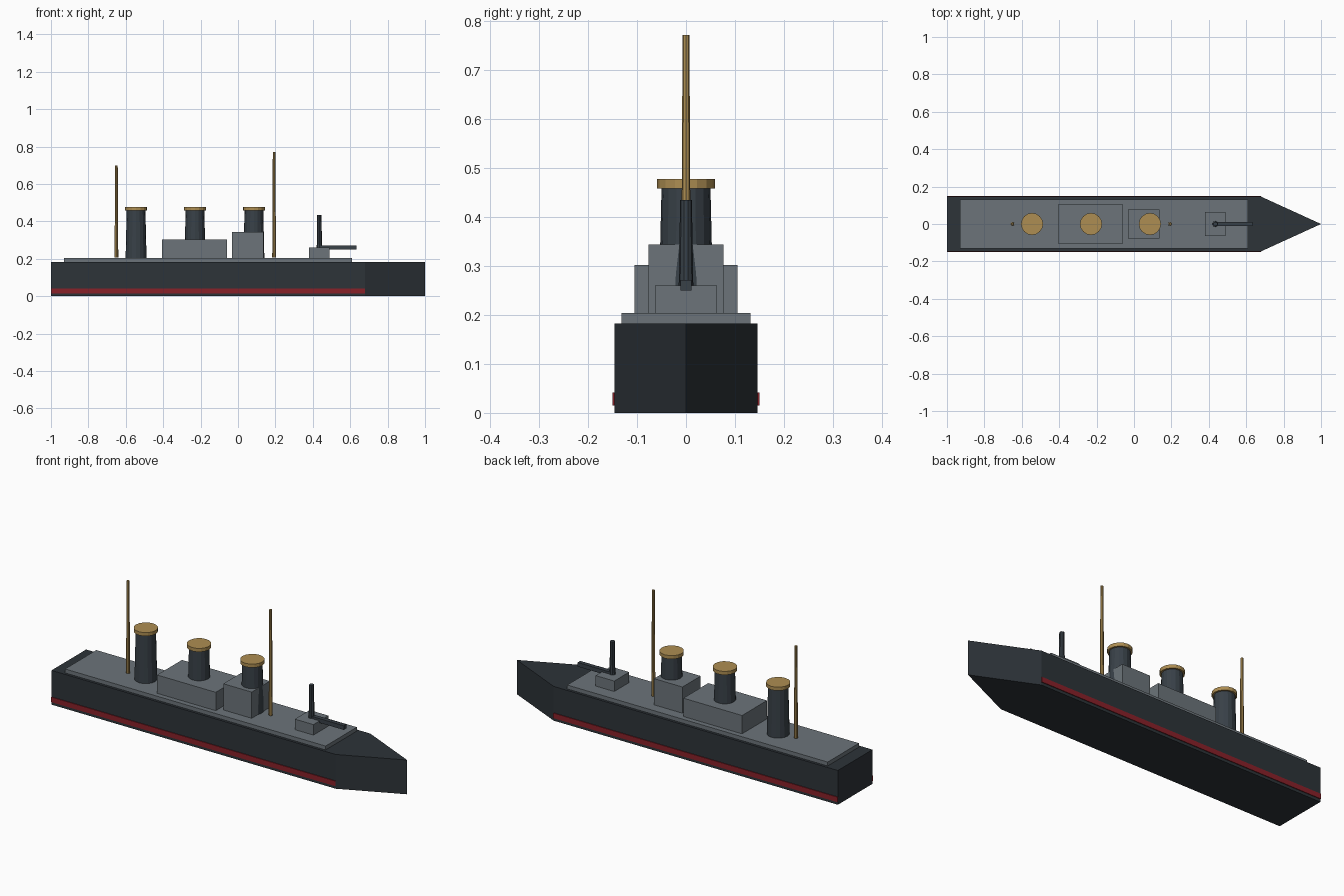
import bpy, bmesh
from mathutils import Matrix, Vector

if "Cube" in bpy.data.objects:
    bpy.data.objects.remove(bpy.data.objects["Cube"])


def material(name, rgb):
    m = bpy.data.materials.new(name)
    m.diffuse_color = (*rgb, 1)
    m.use_nodes = True
    m.node_tree.nodes["Principled BSDF"].inputs["Base Color"].default_value = m.diffuse_color
    return m


DARK = material("dark_paint", (0.026, 0.033, 0.040))
STEEL = material("funnel_paint", (0.04, 0.052, 0.064))
GREY = material("deck_grey", (0.15, 0.175, 0.195))
RED = material("red_paint", (0.25, 0.015, 0.022))
BRASS = material("buff_paint", (0.42, 0.27, 0.085))


def finish(name, bm, mat):
    bmesh.ops.recalc_face_normals(bm, faces=bm.faces)
    me = bpy.data.meshes.new(name)
    bm.to_mesh(me)
    bm.free()
    me.materials.append(mat)
    ob = bpy.data.objects.new(name, me)
    bpy.context.collection.objects.link(ob)
    return ob


def box(name, x, y, z, mat):
    bm = bmesh.new()
    bmesh.ops.create_cube(bm, size=1)
    for v in bm.verts:
        v.co = [r[0] + (c + 0.5) * (r[1] - r[0]) for c, r in zip(v.co, (x, y, z))]
    return finish(name, bm, mat)


def taper(name, start, end, r1, r2, sides, mat):
    a, b = Vector(start), Vector(end)
    d = b - a
    rot = Vector((0, 0, 1)).rotation_difference(d).to_matrix().to_4x4()
    bm = bmesh.new()
    bmesh.ops.create_cone(bm, cap_ends=True, segments=sides, radius1=r1, radius2=r2,
                          depth=d.length, matrix=Matrix.Translation((a + b) / 2) @ rot)
    return finish(name, bm, mat)


# Hull: plan outline with pointed bow, extruded upwards
W = 0.146
bm = bmesh.new()
plan = [(-1, -W), (0.68, -W), (1, 0), (0.68, W), (-1, W)]
base = bm.faces.new([bm.verts.new((x, y, 0)) for x, y in plan])
ext = bmesh.ops.extrude_face_region(bm, geom=[base], use_keep_orig=True)
bmesh.ops.translate(bm, vec=(0, 0, 0.183),
                    verts=[g for g in ext["geom"] if isinstance(g, bmesh.types.BMVert)])
finish("hull", bm, DARK)

# Waterline stripes on both sides
for side, name in ((-1, "right"), (1, "left")):
    box("waterline_stripe_" + name, (-1, 0.68), sorted((side * 0.143, side * 0.15)),
        (0.015, 0.042), RED)

# Deck and deckhouses
box("deck", (-0.93, 0.61), (-0.132, 0.132), (0.183, 0.204), GREY)
box("midship_house", (-0.405, -0.058), (-0.105, 0.105), (0.204, 0.302), GREY)
box("bridge", (-0.033, 0.135), (-0.077, 0.077), (0.204, 0.344), GREY)
box("gun_platform", (0.38, 0.49), (-0.063, 0.063), (0.204, 0.26), GREY)

# Funnels with caps
for i, x in enumerate((-0.545, -0.23, 0.085), 1):
    taper(f"funnel_{i}", (x, 0, 0.204), (x, 0, 0.46), 0.056, 0.05, 16, STEEL)
    taper(f"funnel_cap_{i}", (x, 0, 0.459), (x, 0, 0.478), 0.059, 0.059, 16, BRASS)

# Masts
taper("aft_mast", (-0.65, 0, 0.208), (-0.65, 0, 0.70), 0.01, 0.007, 8, BRASS)
taper("fore_mast", (0.193, 0, 0.208), (0.193, 0, 0.772), 0.01, 0.007, 8, BRASS)

# Bow gun: post and barrel
taper("gun_post", (0.435, 0, 0.255), (0.435, 0, 0.435), 0.015, 0.012, 10, STEEL)
box("gun_barrel", (0.43, 0.633), (-0.011, 0.011), (0.25, 0.272), STEEL)
